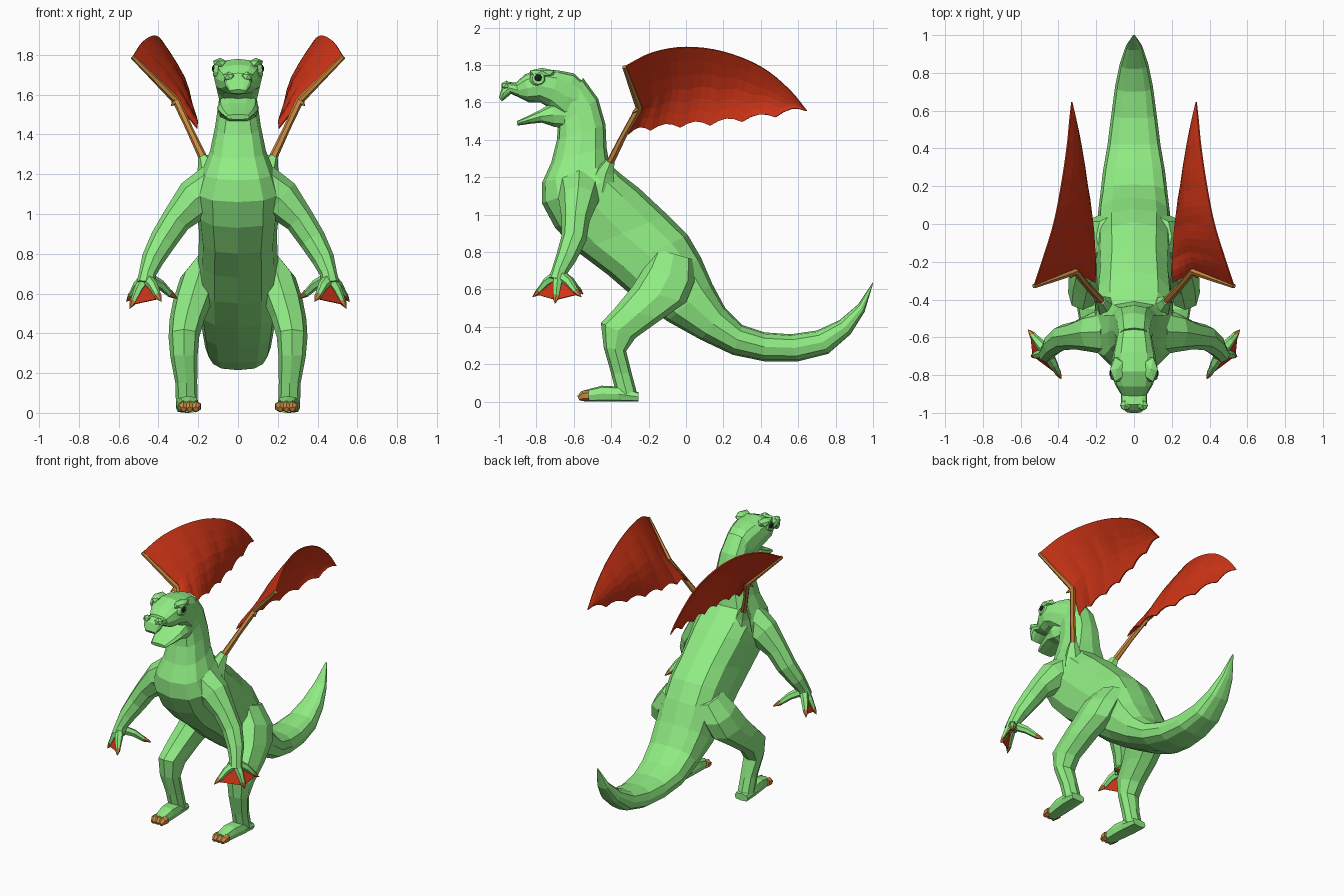
import bpy, bmesh
from math import sin, cos, pi
from mathutils import Vector as V, Matrix

if "Cube" in bpy.data.objects:
    bpy.data.objects.remove(bpy.data.objects["Cube"])


def material(name, rgb):
    m = bpy.data.materials.new(name)
    m.diffuse_color = (*rgb, 1)
    m.use_nodes = True
    m.node_tree.nodes["Principled BSDF"].inputs["Base Color"].default_value = m.diffuse_color
    return m


GREEN = material("green_skin", (0.28, 0.85, 0.23))
RED = material("red_membrane", (0.62, 0.035, 0.008))
HORN = material("horn", (0.58, 0.25, 0.05))
BLACK = material("black", (0.01, 0.01, 0.01))


def finish(name, bm, mat, mirror=False, thick=0):
    bmesh.ops.recalc_face_normals(bm, faces=bm.faces)
    me = bpy.data.meshes.new(name)
    bm.to_mesh(me)
    bm.free()
    ob = bpy.data.objects.new(name, me)
    bpy.context.collection.objects.link(ob)
    me.materials.append(mat)
    if thick:
        s = ob.modifiers.new("thickness", 'SOLIDIFY')
        s.thickness, s.offset = thick, 0
    if mirror:
        ob.modifiers.new("mirror", 'MIRROR').use_mirror_merge = False
    return ob


def skin(bm, rings):
    """Bridge rings of points into a closed, capped skin."""
    rows = [[bm.verts.new(p) for p in r] for r in rings]
    n = len(rows[0])
    for a, b in zip(rows, rows[1:]):
        for i in range(n):
            bm.faces.new((a[i], a[(i + 1) % n], b[(i + 1) % n], b[i]))
    bm.faces.new(rows[0])
    bm.faces.new(rows[-1])


def profile_loft(name, sections, mat, n=12, p=0.75, cx=0, mirror=False):
    """Sections: back y, z, front y, z, half width, optional x centre."""
    def pw(t):
        return (abs(t) ** p) * (1 if t > 0 else -1)
    rings = []
    for s in sections:
        a, b = V((0, s[0], s[1])), V((0, s[2], s[3]))
        mid, half = (a + b) / 2, (a - b) / 2
        x0 = s[5] if len(s) > 5 else cx
        rings.append([mid + half * pw(sin(2 * pi * i / n))
                      + V((x0 + s[4] * pw(cos(2 * pi * i / n)), 0, 0)) for i in range(n)])
    bm = bmesh.new()
    skin(bm, rings)
    return finish(name, bm, mat, mirror)


def add_tube(bm, pts, radii, n=6, ref=(0, 1, 0)):
    pts = [V(p) for p in pts]
    rings = []
    for i, c in enumerate(pts):
        t = (pts[min(i + 1, len(pts) - 1)] - pts[max(i - 1, 0)]).normalized()
        u = t.cross(V(ref)).normalized()
        w = t.cross(u)
        rings.append([c + radii[i] * (u * cos(2 * pi * k / n) + w * sin(2 * pi * k / n))
                      for k in range(n)])
    skin(bm, rings)


# Neck, torso and tail in one sweep
profile_loft("body", [
    (-.55, 1.73, -.70, 1.50, .09), (-.47, 1.62, -.685, 1.47, .10),
    (-.43, 1.48, -.69, 1.40, .115), (-.425, 1.36, -.72, 1.28, .14),
    (-.41, 1.27, -.77, 1.17, .18), (-.34, 1.21, -.77, 1.06, .215),
    (-.25, 1.14, -.70, .93, .21), (-.10, 1.0, -.58, .80, .195),
    (.01, .89, -.42, .68, .20), (.08, .77, -.27, .55, .20),
    (.14, .63, -.10, .43, .195), (.21, .50, .08, .33, .18),
    (.30, .41, .25, .25, .165), (.42, .37, .42, .215, .14),
    (.56, .36, .60, .215, .12), (.70, .38, .76, .255, .10),
    (.82, .435, .88, .36, .075), (.92, .52, .955, .48, .045),
    (1.0, .64, 1.0, .63, .005)], GREEN)

# Head with hooked snout, and open lower jaw
profile_loft("head", [
    (-.54, 1.70, -.58, 1.52, .085), (-.60, 1.755, -.66, 1.50, .10),
    (-.68, 1.77, -.73, 1.57, .115), (-.78, 1.78, -.78, 1.60, .122),
    (-.86, 1.75, -.84, 1.60, .10), (-.91, 1.705, -.89, 1.625, .07),
    (-.955, 1.71, -.935, 1.645, .07), (-.985, 1.68, -.965, 1.62, .065),
    (-1.0, 1.625, -.985, 1.605, .04)], GREEN)
profile_loft("lower_jaw", [
    (-.62, 1.60, -.62, 1.46, .085), (-.72, 1.60, -.70, 1.465, .105),
    (-.78, 1.56, -.77, 1.49, .10), (-.84, 1.53, -.83, 1.485, .085),
    (-.905, 1.50, -.90, 1.475, .06)], GREEN, n=10)


def ball(name, loc, scale, mat, sub=1):
    bm = bmesh.new()
    bmesh.ops.create_icosphere(bm, subdivisions=sub, radius=1,
                               matrix=Matrix.LocRotScale(V(loc), None, V(scale)))
    return finish(name, bm, mat, True)


# Brows, nostrils, eyes and eyelids
ball("brows", (.09, -.77, 1.757), (.04, .075, .028), GREEN)
ball("nostrils", (.045, -.96, 1.69), (.032, .03, .026), GREEN)
ball("eyes", (.118, -.79, 1.73), (.013, .021, .021), BLACK, 2)
bm = bmesh.new()
add_tube(bm, [(.10, -.79, 1.725), (.122, -.79, 1.728)], [.045, .032], 10)
finish("eyelids", bm, GREEN, True)

# Hind legs: thigh, shin and foot
profile_loft("hind_legs", [
    (.04, .76, -.17, .82, .07, .13), (.045, .64, -.22, .72, .10, .19),
    (.0, .53, -.29, .61, .10, .225), (-.13, .44, -.38, .50, .088, .256),
    (-.27, .34, -.455, .42, .077, .272), (-.32, .27, -.44, .29, .068, .272),
    (-.29, .15, -.40, .15, .055, .26), (-.258, .03, -.375, .05, .055, .257)],
    GREEN, n=8, p=.85, mirror=True)
profile_loft("feet", [
    (-.255, .05, -.255, 0, .052, .26), (-.36, .08, -.36, 0, .056, .255),
    (-.45, .085, -.45, 0, .052, .248), (-.545, .06, -.545, 0, .042, .242)],
    GREEN, n=8, p=.6, mirror=True)
bm = bmesh.new()
for x in (.212, .243, .274):
    add_tube(bm, [(x, -.52, .032), (x, -.55, .03), (x, -.575, .018)],
             [.03, .028, .014], 6, (1, 0, 0))
finish("toe_claws", bm, HORN, True)

# Arms with fingers, claws and webbing
bm = bmesh.new()
add_tube(bm, [(.12, -.57, 1.12), (.22, -.575, 1.07), (.31, -.59, .97), (.375, -.60, .87),
              (.43, -.64, .77), (.455, -.675, .70), (.465, -.69, .65)],
         [.13, .105, .075, .068, .056, .043, .045], 8)
wrist = V((.46, -.68, .68))
tips = [V((.385, -.82, .56)), V((.545, -.70, .525)), V((.56, -.56, .56))]
thumb = V((.305, -.55, .575))
claws = bmesh.new()
for tip in tips + [thumb]:
    mid, root = wrist.lerp(tip, .45) + V((0, 0, .012)), wrist.lerp(tip, .75)
    add_tube(bm, [wrist, mid, root], [.032, .025, .017])
    add_tube(claws, [root, wrist.lerp(tip, .85), tip], [.019, .014, .002])
finish("arms", bm, GREEN, True)
finish("finger_claws", claws, HORN, True)
bm = bmesh.new()
for a, b in zip(tips, tips[1:]):
    bm.faces.new([bm.verts.new(p) for p in (wrist, wrist.lerp(a, .88), wrist.lerp(b, .88))])
finish("hand_webs", bm, RED, True, .006)

# Wing bones and their shoulder sockets
base, elbow, tip = (.17, -.41, 1.27), (.31, -.25, 1.57), (.53, -.33, 1.79)
bm = bmesh.new()
add_tube(bm, [base, (.245, -.33, 1.43), elbow], [.022, .018, .02])
add_tube(bm, [elbow, (.42, -.29, 1.68), tip], [.02, .016, .012])
add_tube(bm, [elbow, (.335, -.285, 1.545)], [.018, .004])
finish("wing_bones", bm, HORN, True)
bm = bmesh.new()
add_tube(bm, [(.13, -.45, 1.14), (.155, -.43, 1.23), (.175, -.405, 1.285)], [.08, .05, .028])
finish("wing_sockets", bm, GREEN, True)

# Wing membranes: sheet between the arched top edge and scalloped lower edge
TOP = [(.53, -.33, 1.79), (.48, -.18, 1.865), (.425, .0, 1.895), (.385, .2, 1.87),
       (.355, .4, 1.79), (.34, .55, 1.67), (.33, .645, 1.555)]
LOW = [(.205, -.31, 1.43), (.205, -.19, 1.45), (.215, -.03, 1.465), (.235, .13, 1.475),
       (.265, .30, 1.495), (.30, .48, 1.52), (.33, .645, 1.553)]
STEP, ROWS = 4, 6


def along(pts, k, smooth):
    i, f = min(k // STEP, len(pts) - 2), 0
    f = (k - i * STEP) / STEP
    a, b = V(pts[i]), V(pts[i + 1])
    if not smooth:
        return a.lerp(b, f) + V((0, 0, .028 * sin(pi * f)))
    p0 = V(pts[i - 1]) if i else a * 2 - b
    p3 = V(pts[i + 2]) if i + 2 < len(pts) else b * 2 - a
    return .5 * (2 * a + (b - p0) * f + (2 * p0 - 5 * a + 4 * b - p3) * f * f
                 + (3 * a - p0 - 3 * b + p3) * f ** 3)


bm = bmesh.new()
grid, ribs = [], bmesh.new()
last = STEP * (len(TOP) - 1)
for k in range(last + 1):
    u, t, l = k / last, along(TOP, k, True), along(LOW, k, False)
    col = []
    for j in range(ROWS + 1):
        v = j / ROWS
        bend = V((-.05, .07, -.04)) * (1 - u) ** 3 * (1 - abs(2 * v - 1))
        bulge = V((-.035 * sin(pi * v) * sin(pi * u), 0, 0))
        col.append(t.lerp(l, v) + bend + bulge)
    grid.append([bm.verts.new(p) for p in col])
for a, b in zip(grid, grid[1:]):
    for j in range(ROWS):
        bm.faces.new((a[j], a[j + 1], b[j + 1], b[j]))
ribs.free()
finish("wing_membranes", bm, RED, True, .008)
